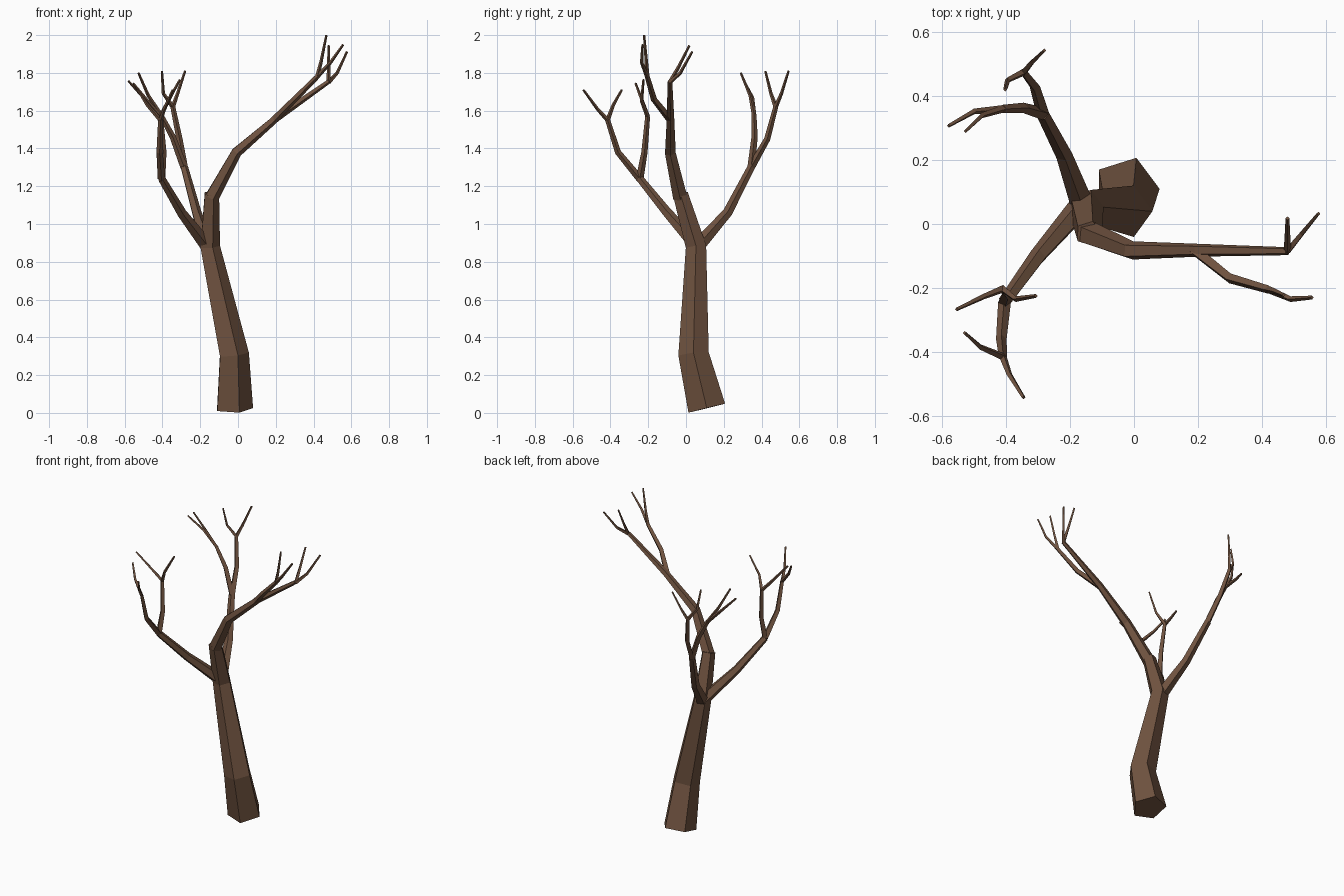
import bpy, bmesh, math
from mathutils import Vector

if "Cube" in bpy.data.objects:
    bpy.data.objects.remove(bpy.data.objects["Cube"])

bark = bpy.data.materials.new("bark")
bark.diffuse_color = (0.16, 0.085, 0.05, 1)
bark.use_nodes = True
bark.node_tree.nodes["Principled BSDF"].inputs["Base Color"].default_value = bark.diffuse_color


def limb(name, points, r0, r1=None, sides=4, radii=None):
    """Flat-faced tapered tube through the points."""
    pts = [Vector(p) for p in points]
    n = len(pts)
    if radii is None:
        radii = [r0 + (r1 - r0) * i / (n - 1) for i in range(n)]
    bm = bmesh.new()
    rings = []
    for i, p in enumerate(pts):
        a = (p - pts[i - 1]).normalized() if i > 0 else Vector()
        b = (pts[i + 1] - p).normalized() if i < n - 1 else Vector()
        q = Vector((0, 0, 1)).rotation_difference((a + b).normalized())
        ring = []
        for k in range(sides):
            t = math.tau * k / sides
            ring.append(bm.verts.new(p + q @ Vector((math.cos(t), math.sin(t), 0)) * radii[i]))
        rings.append(ring)
    for lo, hi in zip(rings, rings[1:]):
        for k in range(sides):
            j = (k + 1) % sides
            bm.faces.new((lo[k], lo[j], hi[j], hi[k]))
    bm.faces.new(rings[0][::-1])
    bm.faces.new(rings[-1])
    me = bpy.data.meshes.new(name)
    bm.to_mesh(me)
    bm.free()
    me.materials.append(bark)
    bpy.context.collection.objects.link(bpy.data.objects.new(name, me))


def fork(name, start, ends):
    """Twigs from one fork; each end is (middle point, tip)."""
    for i, (mid, tip) in enumerate(ends):
        limb(f"{name}_{i + 1}", [start, mid, tip], 0, sides=4, radii=[0.012, 0.009, 0.006])


# Trunk running on into the right-hand bough
limb("trunk", [(-0.025, 0.11, 0.025), (-0.027, 0.04, 0.31), (-0.152, 0.053, 0.88),
               (-0.142, -0.03, 1.16)], 0, sides=5, radii=[0.105, 0.085, 0.057, 0.042])
limb("right_bough", [(-0.142, -0.03, 1.14), (-0.01, -0.083, 1.38), (0.2, -0.082, 1.56),
                     (0.48, -0.085, 1.755)], 0, sides=5, radii=[0.04, 0.03, 0.021, 0.013])
fork("right_twig", (0.48, -0.085, 1.75), [((0.48, -0.04, 1.83), (0.48, 0.018, 1.945)),
                                          ((0.525, -0.03, 1.80), (0.577, 0.033, 1.912))])
# Side branch of the right bough
right_fork = (0.42, -0.205, 1.78)
limb("right_side_branch", [(0.19, -0.082, 1.55), (0.3, -0.17, 1.66), right_fork], 0.02, 0.013)
fork("right_side_twig", right_fork, [((0.44, -0.21, 1.86), (0.468, -0.222, 2.0)),
                                     ((0.49, -0.235, 1.855), (0.557, -0.23, 1.95))])

# Front left bough with two branches
front_fork = (-0.405, -0.245, 1.24)
limb("front_bough", [(-0.17, 0.05, 0.89), (-0.30, -0.10, 1.06), front_fork],
     0, sides=5, radii=[0.038, 0.027, 0.021])
tip = (-0.41, -0.415, 1.55)
limb("front_outer_branch", [front_fork, (-0.415, -0.36, 1.38), tip], 0.02, 0.013)
fork("front_outer_twig", tip, [((-0.39, -0.47, 1.61), (-0.345, -0.543, 1.71)),
                               ((-0.48, -0.385, 1.63), (-0.53, -0.34, 1.71))])
tip = (-0.41, -0.203, 1.57)
limb("front_inner_branch", [front_fork, (-0.395, -0.22, 1.38), tip], 0.02, 0.013)
fork("front_inner_twig", tip, [((-0.47, -0.227, 1.64), (-0.555, -0.267, 1.745)),
                               ((-0.37, -0.235, 1.65), (-0.307, -0.225, 1.765))])

# Back left bough with two branches
back_fork = (-0.285, 0.345, 1.30)
limb("back_bough", [(-0.165, 0.07, 0.89), (-0.22, 0.22, 1.06), back_fork],
     0, sides=5, radii=[0.038, 0.027, 0.021])
tip = (-0.345, 0.475, 1.62)
limb("back_outer_branch", [back_fork, (-0.31, 0.43, 1.45), tip], 0.02, 0.013)
fork("back_outer_twig", tip, [((-0.395, 0.45, 1.69), (-0.403, 0.42, 1.81)),
                              ((-0.32, 0.505, 1.69), (-0.28, 0.543, 1.81))])
tip = (-0.41, 0.36, 1.58)
limb("back_inner_branch", [back_fork, (-0.345, 0.363, 1.46), tip], 0.02, 0.013)
fork("back_inner_twig", tip, [((-0.50, 0.352, 1.67), (-0.58, 0.307, 1.757)),
                              ((-0.475, 0.34, 1.68), (-0.527, 0.29, 1.80))])
